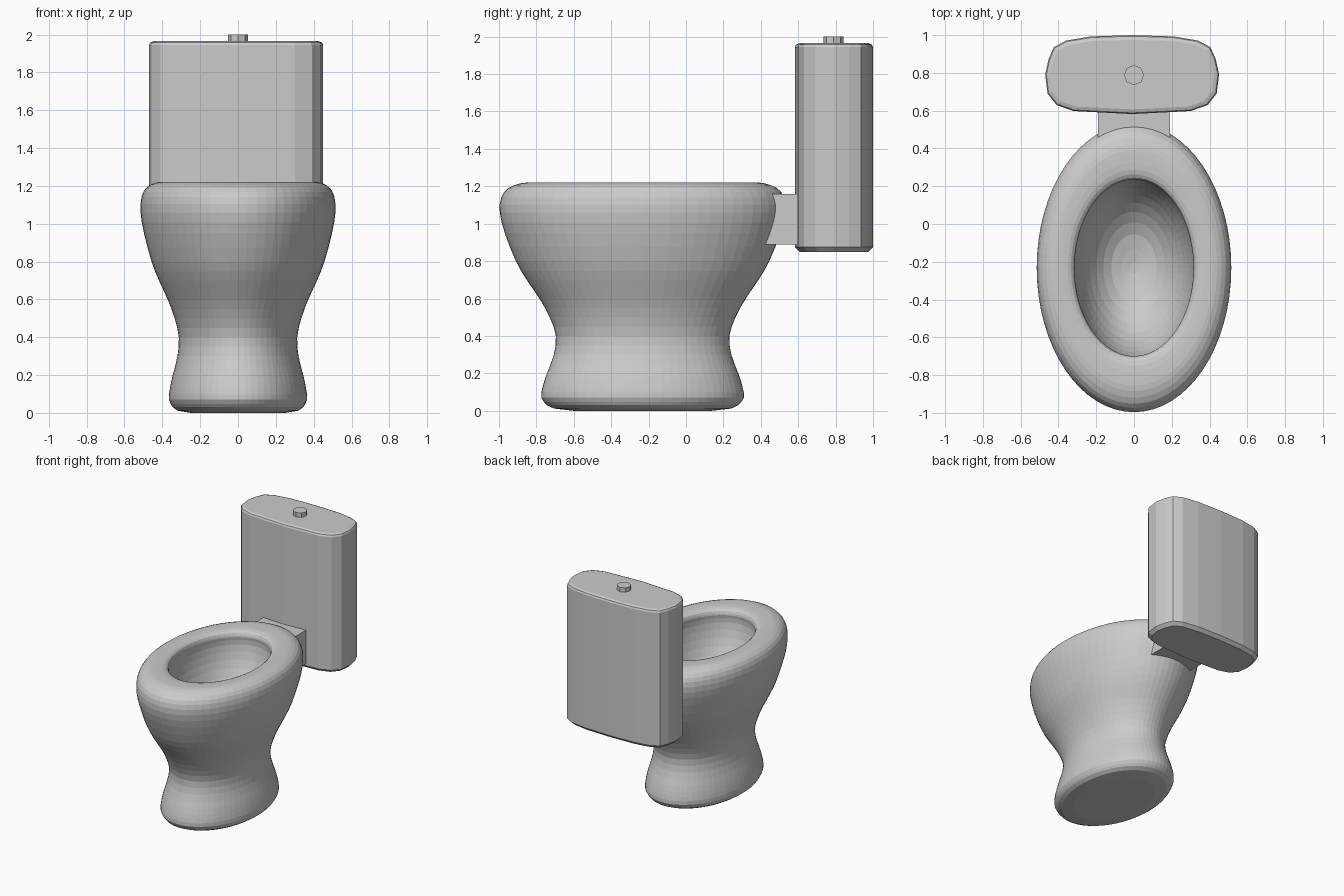
import bpy
import bmesh
from math import cos, sin, tau
from mathutils import Vector

cube = bpy.data.objects.get("Cube")
if cube:
    bpy.data.objects.remove(cube, do_unlink=True)

# One ceramic colour for everything
ceramic = bpy.data.materials.new("light grey ceramic")
ceramic.use_nodes = True
colour = (0.6, 0.6, 0.6, 1)
ceramic.diffuse_color = colour
ceramic.node_tree.nodes["Principled BSDF"].inputs["Base Color"].default_value = colour


def finish(name, bm, location=(0, 0, 0)):
    bmesh.ops.recalc_face_normals(bm, faces=bm.faces)
    mesh = bpy.data.meshes.new(name)
    bm.to_mesh(mesh)
    bm.free()
    mesh.materials.append(ceramic)
    obj = bpy.data.objects.new(name, mesh)
    obj.location = location
    bpy.context.collection.objects.link(obj)
    return obj


def loft(name, rings, location):
    """Skin a stack of equal-length rings and cap both ends."""
    bm = bmesh.new()
    loops = [[bm.verts.new(p) for p in ring] for ring in rings]
    n = len(loops[0])
    for a, b in zip(loops, loops[1:]):
        for i in range(n):
            j = (i + 1) % n
            bm.faces.new((a[i], a[j], b[j], b[i]))
    bm.faces.new(loops[0])
    bm.faces.new(loops[-1])
    return finish(name, bm, location)


def refine(points):
    """Double a profile's points along a smooth curve."""
    pts = [Vector(p) for p in points]
    out = [pts[0]]
    for i in range(len(pts) - 1):
        a, b = pts[max(i - 1, 0)], pts[i]
        c, d = pts[i + 1], pts[min(i + 2, len(pts) - 1)]
        out += [(b + c) * 0.5625 - (a + d) * 0.0625, c]
    return out


# Pedestal and bowl: one oval turned profile of (half width, height)
outside = [(0.345, 0.03), (0.365, 0.07), (0.36, 0.13), (0.345, 0.2), (0.32, 0.3),
           (0.313, 0.4), (0.335, 0.5), (0.372, 0.6), (0.418, 0.7), (0.457, 0.8),
           (0.497, 0.95), (0.515, 1.06), (0.51, 1.14), (0.485, 1.19),
           (0.44, 1.216), (0.4, 1.22), (0.35, 1.216), (0.322, 1.2), (0.315, 1.17)]
inside = [(0.315, 1.17), (0.318, 1.11), (0.3, 1.0), (0.26, 0.88),
          (0.2, 0.78), (0.12, 0.71), (0.02, 0.68)]
profile = [Vector((0.25, 0)), Vector((0.32, 0.012))] + refine(outside) + refine(inside)[1:]
SEGMENTS, STRETCH = 64, 1.483
loft("bowl",
     [[(r * cos(tau * i / SEGMENTS), STRETCH * r * sin(tau * i / SEGMENTS), z)
       for i in range(SEGMENTS)] for r, z in profile],
     (0, -0.232, 0))

# Cistern: bowed, round-cornered outline with softened top and bottom edges
half = [(0, 0.209), (0.22, 0.202), (0.35, 0.18), (0.415, 0.145), (0.443, 0.08),
        (0.46, 0), (0.448, -0.1), (0.4, -0.161), (0.31, -0.193), (0, -0.209)]
outline = half + [(-x, y) for x, y in reversed(half[1:-1])]
rings = []
for z, inset in [(0.85, 0.025), (0.875, 0), (1.945, 0), (1.958, 0.006), (1.965, 0.025)]:
    sx, sy = 1 - inset / 0.46, 1 - inset / 0.209
    rings.append([(x * sx, y * sy, z) for x, y in outline])
loft("cistern", rings, (-0.01, 0.791, 0))

# Block joining the bowl to the cistern
bm = bmesh.new()
bmesh.ops.create_cube(bm, size=1)
bmesh.ops.scale(bm, vec=(0.38, 0.24, 0.27), verts=bm.verts)
finish("connector", bm, (0, 0.52, 1.025))

# Flush button on the lid
bm = bmesh.new()
bmesh.ops.create_cone(bm, cap_ends=True, segments=8, radius1=0.053, radius2=0.053, depth=0.06)
finish("flush_button", bm, (0, 0.788, 1.97))
